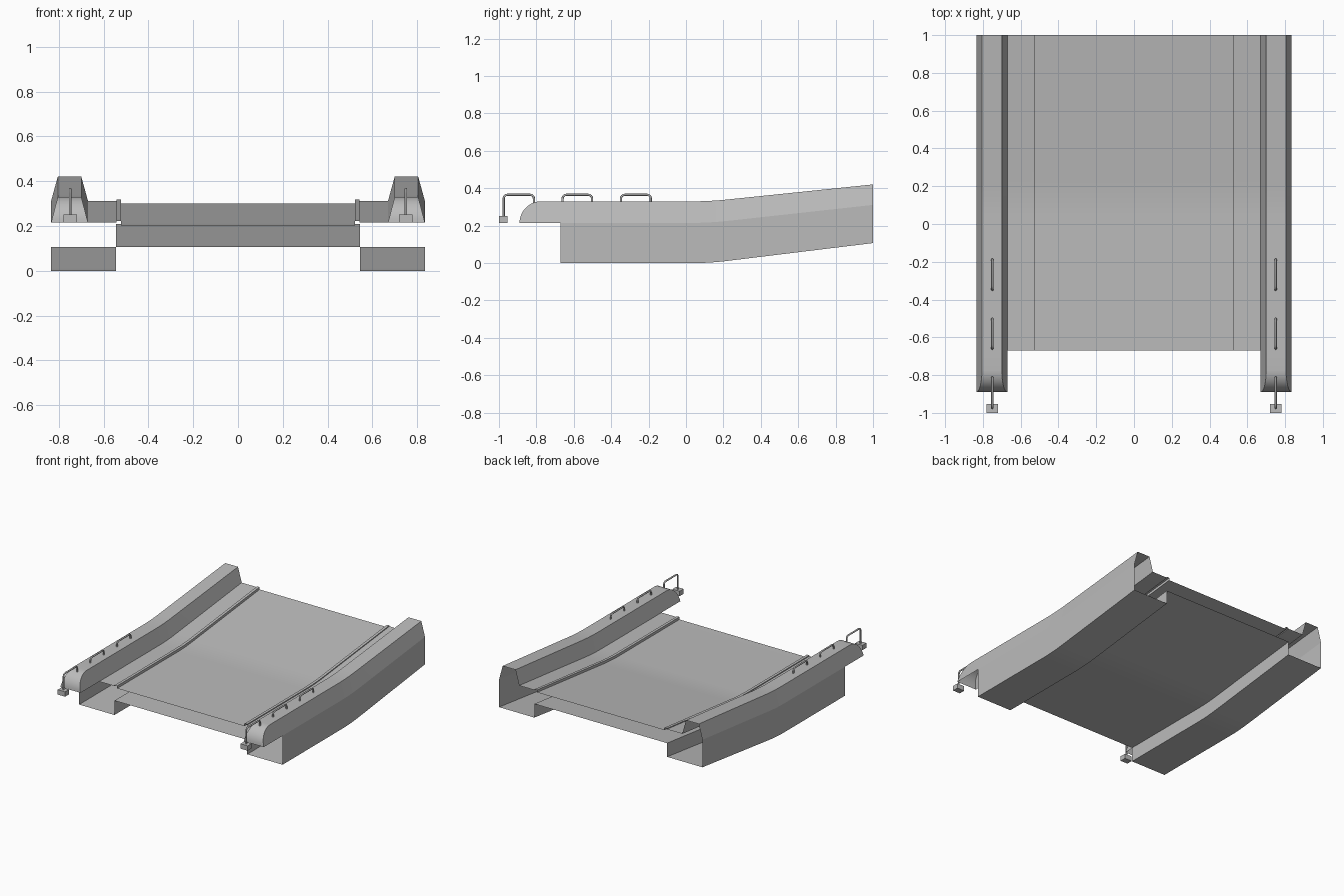
import bpy, bmesh, math

cube = bpy.data.objects.get("Cube")
if cube:
    bpy.data.objects.remove(cube, do_unlink=True)

grey = bpy.data.materials.new("plain_grey")
grey.use_nodes = True
grey.diffuse_color = (0.5, 0.5, 0.5, 1)
grey.node_tree.nodes["Principled BSDF"].inputs["Base Color"].default_value = (0.5, 0.5, 0.5, 1)

FRONT, BACK = -0.67, 1.0
BEND_START, BEND_END = 0.03, 0.22
BASE, TOP = 0.215, 0.33          # foot and top height of the side rails
NOSE_Y, NOSE = -0.89, TOP - BASE


def lift(y, z):
    """Height gained by the ramp at y."""
    if y <= BEND_START:
        return 0
    if y < BEND_END:
        run = (y - BEND_START) ** 2 / (2 * (BEND_END - BEND_START))
    else:
        run = y - (BEND_START + BEND_END) / 2
    full = BACK - (BEND_START + BEND_END) / 2
    return (0.107 - 0.05 * z) * run / full


def add_mesh(name, bm, smooth=True):
    mesh = bpy.data.meshes.new(name)
    bm.to_mesh(mesh)
    bm.free()
    obj = bpy.data.objects.new(name, mesh)
    bpy.context.collection.objects.link(obj)
    mesh.materials.append(grey)
    if smooth:
        bpy.ops.object.select_all(action='DESELECT')
        obj.select_set(True)
        bpy.context.view_layer.objects.active = obj
        bpy.ops.object.shade_smooth_by_angle(angle=math.radians(25))
    mirror = obj.modifiers.new("mirror", 'MIRROR')
    mirror.merge_threshold = 0.0005
    return obj


def sweep(name, sections):
    """Skin open sections, each a pair of y and a list of (x, z)."""
    bm = bmesh.new()
    rings = [[bm.verts.new((x, y, z + lift(y, z))) for x, z in pts]
             for y, pts in sections]
    for a, b in zip(rings, rings[1:]):
        for j in range(len(a) - 1):
            bm.faces.new((a[j], a[j + 1], b[j + 1], b[j]))
    bmesh.ops.remove_doubles(bm, verts=bm.verts, dist=0.0001)
    return add_mesh(name, bm)


bend = [BEND_START + (BEND_END - BEND_START) * i / 8 for i in range(9)]
stations = [FRONT] + bend + [BACK]

# Open-ended lower shell: outer wall, side floor, step and underside
shell = [(0.835, BASE), (0.835, 0), (0.545, 0), (0.545, 0.107), (0, 0.107)]
sweep("lower_shell", [(y, shell) for y in stations])

# Deck with a raised seam and side ledge
deck = [(0, 0.203), (0.523, 0.203), (0.523, 0.222), (0.543, 0.222),
        (0.543, BASE), (0.67, BASE)]
sweep("deck", [(y, deck) for y in stations])


# Tapered side rail with a rounded nose, open underneath
def rail(height):
    inset = 0.03 * height / NOSE
    return [(0.67, BASE), (0.67 + inset, BASE + height),
            (0.835 - inset, BASE + height), (0.835, BASE)]


arc = [math.pi / 2 * i / 10 for i in range(11)]
nose = [(NOSE_Y + NOSE * (1 - math.cos(t)), rail(NOSE * math.sin(t))) for t in arc]
sweep("side_rail", nose + [(y, rail(NOSE)) for y in stations])

# Small block under the front handle
bm = bmesh.new()
bmesh.ops.create_cube(bm, size=1)
for v in bm.verts:
    v.co = (0.75 + v.co.x * 0.06, -0.977 + v.co.y * 0.046, 0.233 + v.co.z * 0.036)
add_mesh("handle_block", bm, smooth=False)


# Bent bar handles on both rails
def handle(name, y0, y1, foot0, foot1, top=0.365, r=0.02):
    path = [(y0, foot0)]
    for cy, start, turn in ((y0 + r, math.pi, -1), (y1 - r, math.pi / 2, -1)):
        for i in range(5):
            t = start + turn * math.pi / 2 * i / 4
            path.append((cy + r * math.cos(t), top - r + r * math.sin(t)))
    path.append((y1, foot1))
    curve = bpy.data.curves.new(name, 'CURVE')
    curve.dimensions = '3D'
    curve.bevel_depth = 0.006
    curve.bevel_resolution = 2
    curve.use_fill_caps = True
    for x in (-0.75, 0.75):
        spline = curve.splines.new('POLY')
        spline.points.add(len(path) - 1)
        for p, (y, z) in zip(spline.points, path):
            p.co = (x, y, z, 1)
    curve.materials.append(grey)
    bpy.context.collection.objects.link(bpy.data.objects.new(name, curve))


handle("front_handle", -0.975, -0.813, 0.245, 0.315)
handle("middle_handle", -0.66, -0.502, 0.325, 0.325)
handle("rear_handle", -0.348, -0.188, 0.325, 0.325)
